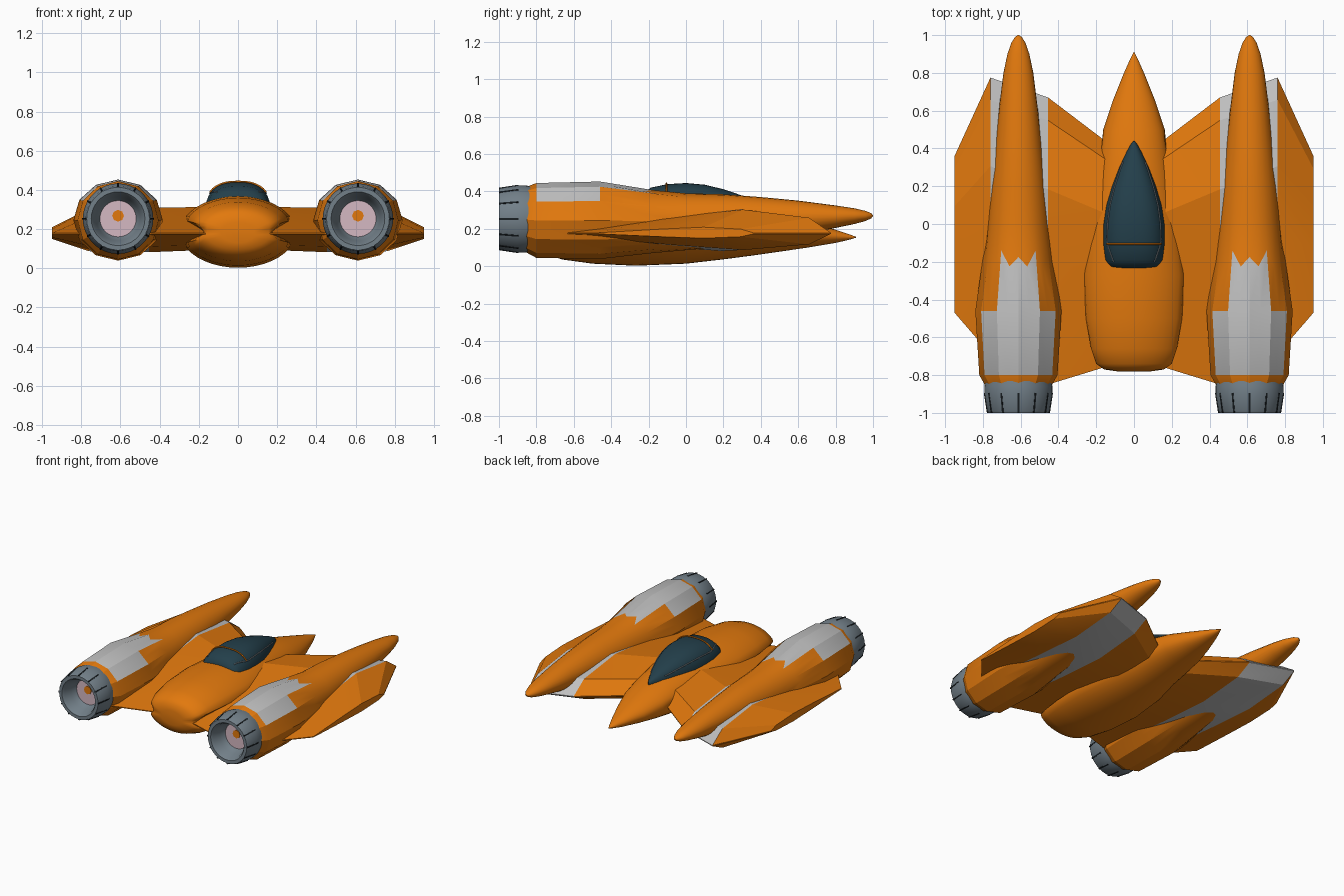
import bpy, bmesh, math
from mathutils import Vector

if "Cube" in bpy.data.objects:
    bpy.data.objects.remove(bpy.data.objects["Cube"])

def material(name, r, g, b):
    m = bpy.data.materials.new(name)
    m.diffuse_color = (r, g, b, 1)
    m.use_nodes = True
    m.node_tree.nodes["Principled BSDF"].inputs["Base Color"].default_value = m.diffuse_color
    return m

ORANGE = material("orange paint", 0.76, 0.19, 0.004)
WHITE = material("pale grey paint", 0.52, 0.52, 0.52)
STEEL = material("blue grey metal", 0.17, 0.215, 0.25)
GLASS = material("dark teal glass", 0.017, 0.05, 0.07)
BLACK = material("slot black", 0.01, 0.014, 0.017)
PINK = material("pale pink glow", 0.66, 0.48, 0.54)
RAIL = material("rail grey", 0.2, 0.23, 0.25)

def finish(name, bm, mats, angle=25, mirror=False):
    """Turn a bmesh into an object, smooth except at sharp edges."""
    bmesh.ops.recalc_face_normals(bm, faces=bm.faces)
    for f in bm.faces:
        f.smooth = True
    for e in bm.edges:
        e.smooth = e.calc_face_angle(0) < math.radians(angle)
    me = bpy.data.meshes.new(name)
    bm.to_mesh(me)
    bm.free()
    for m in mats:
        me.materials.append(m)
    ob = bpy.data.objects.new(name, me)
    bpy.context.collection.objects.link(ob)
    if mirror:
        mod = ob.modifiers.new("mirror", 'MIRROR')
        mod.use_axis[0] = True
        mod.use_mirror_merge = False
    return ob

def loft(name, rings, mats, rule=lambda i, k: 0, caps=(True, True), angle=25, mirror=False):
    """Skin a list of closed rings; rule(i, k) picks the material slot."""
    bm = bmesh.new()
    vs = [[bm.verts.new(p) for p in ring] for ring in rings]
    n = len(vs[0])
    for i in range(len(vs) - 1):
        for k in range(n):
            j = (k + 1) % n
            f = bm.faces.new((vs[i][k], vs[i][j], vs[i + 1][j], vs[i + 1][k]))
            f.material_index = rule(i, k)
    if caps[0]:
        bm.faces.new(vs[0])
    if caps[1]:
        bm.faces.new(vs[-1])
    return finish(name, bm, mats, angle, mirror)

def lerp_table(table, y):
    """Smooth interpolation of rows keyed by their first value."""
    for a, b in zip(table, table[1:]):
        if a[0] <= y <= b[0]:
            t = (y - a[0]) / (b[0] - a[0])
            return [p + (q - p) * t for p, q in zip(a[1:], b[1:])]
    return table[-1][1:]

# Central hull: y, half width, top, bottom, side groove
HULL = [(-.78, .09, .235, .13, 0), (-.77, .165, .28, .095, .08), (-.74, .205, .31, .062, .2),
        (-.66, .23, .338, .036, .3), (-.5, .257, .36, .014, .33), (-.27, .27, .368, .003, .33),
        (0, .245, .362, .014, .3), (.2, .203, .345, .037, .2), (.36, .184, .318, .058, .1),
        (.5, .163, .285, .078, 0), (.65, .113, .24, .1, 0), (.8, .053, .195, .125, 0),
        (.87, .022, .172, .141, 0), (.91, .002, .157, .153, 0)]
def hull_ring(row):
    y, w, top, bot, g = row
    c, h, pts = (top + bot) / 2, (top - bot) / 2, []
    for k in range(40):
        t = math.tau * k / 40
        s = math.sin(t)
        pinch = 1 - g * math.exp(-(s / .22) ** 2)
        pts.append((w * (1 + .28 * g) * math.cos(t) * pinch, y, c + h * s))
    return pts
loft("hull", [hull_ring(r) for r in HULL], [ORANGE], angle=50)

# Canopy: y, half width, top height, over a buried base
CANOPY = [(-.235, .11, .36), (-.225, .14, .39), (-.19, .157, .42), (-.1, .166, .439),
          (0, .163, .445), (.1, .147, .436), (.2, .118, .412), (.3, .08, .378),
          (.38, .042, .345), (.42, .02, .325), (.44, .003, .312)]
BASE = .285
def canopy_point(y, t, lift=0):
    w, top = lerp_table(CANOPY, y)
    c, s = math.cos(t), math.sin(t)
    return Vector((math.copysign(abs(c) ** .8, c) * (w + lift), y, BASE + (top - BASE + lift) * s ** .8))
loft("canopy", [[canopy_point(r[0], math.pi * k / 20) for k in range(21)] for r in CANOPY],
     [GLASS], angle=50)

def tube(name, pts, radius, mat):
    cu = bpy.data.curves.new(name, 'CURVE')
    cu.dimensions = '3D'
    cu.bevel_depth, cu.bevel_resolution, cu.use_fill_caps = radius, 1, True
    sp = cu.splines.new('POLY')
    sp.points.add(len(pts) - 1)
    for q, p in zip(sp.points, pts):
        q.co = (*p, 1)
    cu.materials.append(mat)
    ob = bpy.data.objects.new(name, cu)
    bpy.context.collection.objects.link(ob)

# Canopy hoop and side rails
tube("canopy_hoop", [canopy_point(-.105, math.pi * (.2 + .6 * k / 12), .005) for k in range(13)], .005, ORANGE)
for side in (0, 1):
    path = []
    for k in range(19):
        y = -.2 + .53 * k / 18
        t = math.acos(min(.999, (.86 if y > -.1 else .86 - 1.6 * (-.1 - y)) ** 1.25))
        path.append(canopy_point(y, math.pi - t if side else t, .001))
    tube("canopy_rail", path, .004, RAIL)

# Wings: x, rear y, front y, top, bottom; the middle panel is pale
WING = [(.08, -.735, .385, .312, .1), (.455, -.85, .67, .305, .085),
        (.76, -.69, .775, .3, .09), (.95, -.47, .36, .206, .153)]
PROFILE = [(0, 0), (.08, .65), (.32, 1), (.58, .68), (1, 0)]
def wing_ring(row):
    x, rear, front, top, bot = row
    mid = .176
    up = [(x, front + (rear - front) * t, mid + (top - mid) * h + .003) for t, h in PROFILE]
    low = [(x, front + (rear - front) * t, mid + (bot - mid) * h - .003) for t, h in PROFILE]
    return up + low[::-1]
loft("wing", [wing_ring(r) for r in WING], [ORANGE, WHITE], lambda i, k: int(i == 1),
     angle=12, mirror=True)

# Engine pods: y, centre z, x radius, z radius; faceted rear, smooth nose
POD = [(-.865, .25, .17, .17), (-.8, .245, .207, .2), (-.46, .246, .228, .207),
       (-.19, .239, .182, .168), (0, .238, .163, .152), (.2, .245, .147, .14),
       (.4, .25, .126, .12), (.6, .258, .104, .093), (.8, .265, .079, .06),
       (.9, .268, .058, .042), (.96, .269, .037, .027), (.99, .27, .018, .014), (1, .27, .003, .003)]
PX = .612
def pod_ring(i, row):
    y, c, rx, rz = row
    pts = []
    for k in range(24):
        a = math.tau * k / 24
        f = math.cos(math.pi / 12) if i < 3 and k % 2 else 1
        dy = 0
        if i == 3:  # ragged paint edge
            dy = -.035 if k % 2 else (.015 if k % 4 == 0 else .05)
        pts.append((PX + rx * f * math.sin(a), y + dy, c + rz * f * math.cos(a)))
    return pts
def pod_paint(i, k):
    off = min(k, 23 - k)
    return int((i == 1 and off < 4) or (i == 2 and off < 2))
loft("engine_pod", [pod_ring(i, r) for i, r in enumerate(POD)], [ORANGE, WHITE], pod_paint, mirror=True)

# Exhaust nozzles: y, radius, running from the outer skin into the bore
def circle(y, r, n=36, z=.253):
    return [(PX + r * math.sin(math.tau * k / n), y, z + r * math.cos(math.tau * k / n)) for k in range(n)]
NOZZLE = [(-.82, .172), (-.86, .18), (-.905, .18), (-.99, .166), (-1, .16), (-1, .137),
          (-.985, .126), (-.93, .112), (-.885, .09), (-.872, .08)]
loft("exhaust_nozzle", [circle(y, r) for y, r in NOZZLE], [STEEL], caps=(False, False), angle=40, mirror=True)

# Glowing disc and its core
loft("exhaust_glow", [circle(-.89, .093), circle(-.87, .093)], [PINK], mirror=True)
loft("exhaust_core", [circle(-.895, .03, 8, .268), circle(-.885, .03, 8, .268)], [ORANGE], mirror=True)

# Twelve dark slots around each nozzle
bm = bmesh.new()
for k in range(12):
    a = math.tau * k / 12
    out = Vector((math.sin(a), 0, math.cos(a)))
    across = Vector((math.cos(a), 0, -math.sin(a))) * .0045
    mid = Vector((PX, 0, .253))
    rows = []
    for y, r0, r1 in ((-.895, .172, .183), (-1.0, .15, .167)):
        along = Vector((0, y, 0))
        rows.append([bm.verts.new(mid + along + out * r + across * s)
                     for r, s in ((r0, -1), (r1, -1), (r1, 1), (r0, 1))])
    a0, b0 = rows
    for q in range(4):
        j = (q + 1) % 4
        bm.faces.new((a0[q], a0[j], b0[j], b0[q]))
    bm.faces.new(a0)
    bm.faces.new(b0)
finish("nozzle_slots", bm, [BLACK], mirror=True)
